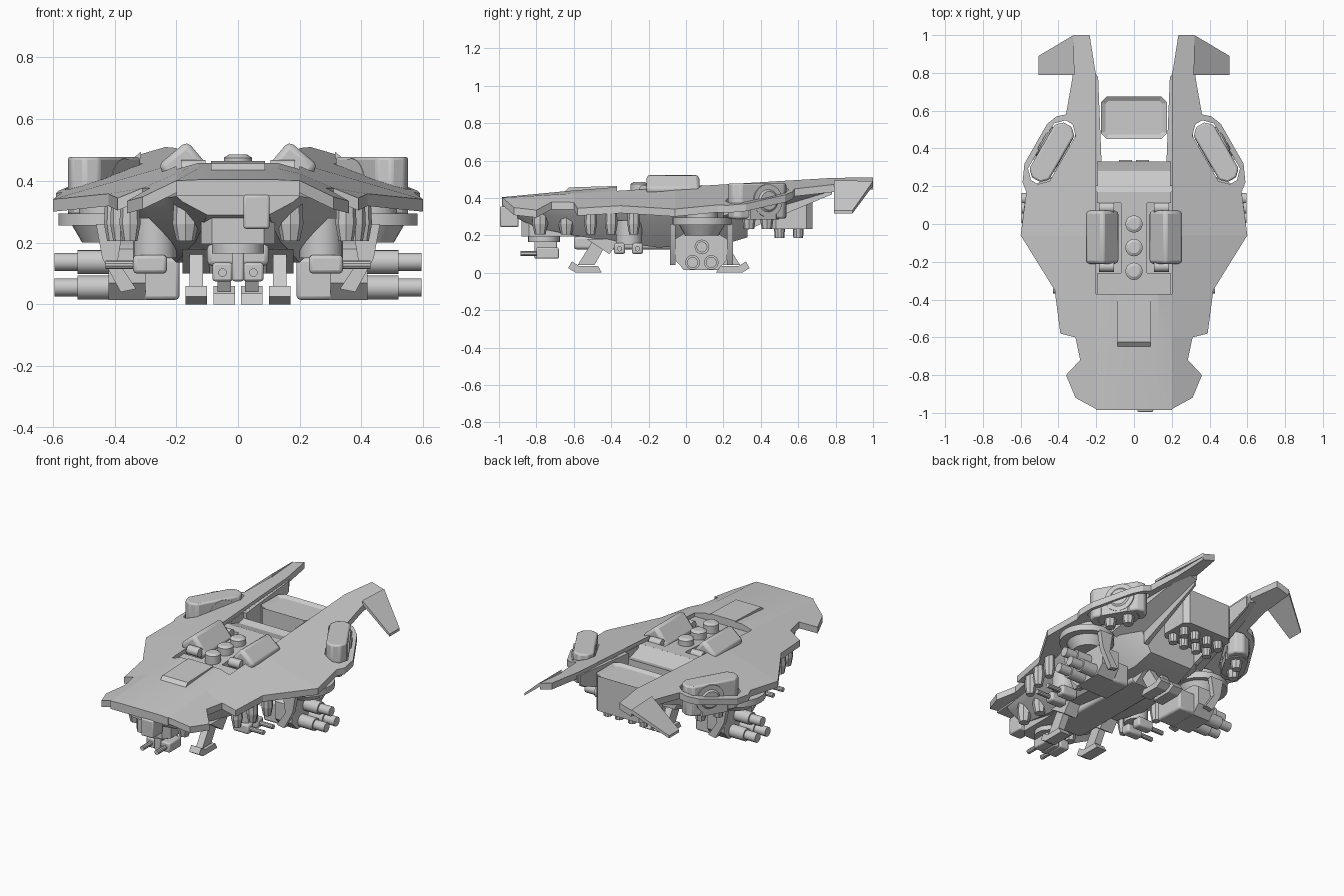
import bpy, bmesh, math
from mathutils import Vector, Matrix

if "Cube" in bpy.data.objects:
    bpy.data.objects.remove(bpy.data.objects["Cube"])

grey = bpy.data.materials.new("hull grey")
grey.diffuse_color = (0.6, 0.6, 0.6, 1)
grey.use_nodes = True
grey.node_tree.nodes["Principled BSDF"].inputs["Base Color"].default_value = grey.diffuse_color


def finish(name, bm, mirror=False, bevel=0.0, cutter=None):
    bmesh.ops.recalc_face_normals(bm, faces=bm.faces)
    me = bpy.data.meshes.new(name)
    bm.to_mesh(me)
    bm.free()
    for p in me.polygons:
        p.use_smooth = True
    smooth_part = name.startswith(("armour", "nose_panel", "rear_launcher"))
    me.set_sharp_from_angle(angle=math.radians(8 if smooth_part else 32))
    me.materials.append(grey)
    ob = bpy.data.objects.new(name, me)
    bpy.context.collection.objects.link(ob)
    if cutter:
        m = ob.modifiers.new("hole", 'BOOLEAN')
        m.operation, m.object, m.solver = 'DIFFERENCE', cutter, 'EXACT'
    if bevel:
        m = ob.modifiers.new("bevel", 'BEVEL')
        m.width, m.segments = bevel, 2
    if mirror:
        ob.modifiers.new("mirror", 'MIRROR')
    return ob


def loft(name, rings, **kw):
    """Skin closed rings of equal length and cap both ends."""
    bm = bmesh.new()
    vs = [[bm.verts.new(p) for p in r] for r in rings]
    n = len(vs[0])
    for a, b in zip(vs, vs[1:]):
        for i in range(n):
            bm.faces.new((a[i], a[(i + 1) % n], b[(i + 1) % n], b[i]))
    bm.faces.new(vs[0])
    bm.faces.new(vs[-1])
    return finish(name, bm, **kw)


def prism(name, pts, top, bot, **kw):
    """Plan outline between two height functions."""
    return loft(name, [[(x, y, f(x, y)) for x, y in pts] for f in (bot, top)], **kw)


def side(name, pts, x0, x1, **kw):
    """Side profile in y, z pulled along x."""
    return loft(name, [[(x, y, z) for y, z in pts] for x in (x0, x1)], **kw)


def box(name, c, size, rot=None, **kw):
    bm = bmesh.new()
    m = Matrix.Translation(c) @ (rot or Matrix()) @ Matrix.Diagonal((*size, 1))
    bmesh.ops.create_cube(bm, size=1, matrix=m)
    return finish(name, bm, **kw)


def tube(name, p0, p1, r0, r1=None, n=16, **kw):
    p0, p1 = Vector(p0), Vector(p1)
    d = p1 - p0
    bm = bmesh.new()
    m = Matrix.Translation((p0 + p1) / 2) @ d.to_track_quat('Z', 'Y').to_matrix().to_4x4()
    bmesh.ops.create_cone(bm, cap_ends=True, segments=n, radius1=r0,
                          radius2=r0 if r1 is None else r1, depth=d.length, matrix=m)
    return finish(name, bm, **kw)


def flat(z):
    return lambda x, y: z


def deck(off=0.0):
    """Shell height: level centre, sides drooping more steeply towards the nose."""
    return lambda x, y: 0.46 + 0.06 * y - (0.29 + 0.26 * max(0, -0.06 - y)) * max(0, abs(x) - 0.2) + off


# Slanted outboard pod: plan outline helper
POD = Vector((0.435, 0.38))
AX, PX = Vector((0.5, -0.866)), Vector((0.866, 0.5))


def pod_plan(length, width, c):
    o = [(length, width - c), (length - c, width), (c - length, width), (-length, width - c),
         (-length, c - width), (c - length, -width), (length - c, -width), (length, c - width)]
    return [tuple(POD + AX * a + PX * b) for a, b in o]


# Armour shell: wings, creased nose panel, tail fins
hole = prism("pod_hole_cutter", pod_plan(0.183, 0.066, 0.045), flat(0.8), flat(0.1))
hole.hide_render = True
hole.hide_viewport = True
front = [(0.2, -0.98), (0.31, -0.92), (0.36, -0.80), (0.285, -0.72), (0.31, -0.60), (0.2, -0.6)]
middle = [(0.2, -0.6), (0.31, -0.60), (0.39, -0.58), (0.42, -0.35), (0.60, -0.06), (0.2, -0.06)]
rear = [(0.2, -0.06), (0.60, -0.06), (0.57, 0.17), (0.59, 0.22), (0.58, 0.32), (0.46, 0.53),
        (0.41, 0.57), (0.36, 0.58), (0.325, 0.78), (0.32, 1.0), (0.235, 1.0), (0.2, 0.78)]
prism("armour_wing_front", front, deck(), deck(-0.04), mirror=True)
prism("armour_wing_middle", middle, deck(), deck(-0.04), mirror=True)
prism("armour_wing_rear", rear, deck(), deck(-0.04), mirror=True, cutter=hole)
loft("nose_panel", [[(x, y, deck(h)(0, y)) for x, h in
                     [(-0.2, 0), (-0.13, c), (0.13, c), (0.2, 0), (0.2, -0.05), (-0.2, -0.05)]]
                    for y, c in ((-0.985, 0.003), (-0.6, 0.016), (-0.37, 0.02))])
prism("tail_fin", [(0.315, 0.79), (0.505, 0.79), (0.505, 0.89), (0.32, 1.0)],
      lambda x, y: 0.49 - 0.85 * (x - 0.32), lambda x, y: 0.465 - 0.8 * (x - 0.32), mirror=True)

# Dorsal recess with raised spine, ramp, vent and domes
prism("recessed_deck", [(-0.2, -0.37), (0.2, -0.37), (0.2, 0.17), (-0.2, 0.17)], deck(-0.09), deck(-0.14))
prism("dorsal_spine", [(-0.07, -0.37), (0.07, -0.37), (0.07, 0.17), (-0.07, 0.17)], deck(-0.02), deck(-0.1))
for y0, y1 in ((-0.37, -0.26), (0.11, 0.17)):
    prism("recess_shelf", [(0.07, y0), (0.195, y0), (0.195, y1), (0.07, y1)], deck(-0.02), deck(-0.1), mirror=True)
prism("rear_ramp", [(-0.1, 0.17), (0.1, 0.17), (0.2, 0.33), (-0.2, 0.33)],
      lambda x, y: 0.45 - 0.35 * (y - 0.17), flat(0.3))
prism("ramp_cheek", [(0.1, 0.17), (0.2, 0.17), (0.2, 0.33)],
      lambda x, y: 0.45 - 0.35 * (y - 0.17), flat(0.3), mirror=True)
side("dorsal_vent", [(-0.655, 0.43), (-0.625, 0.456), (-0.37, 0.464), (-0.37, 0.43)], -0.088, 0.088)
for y in (0.0, -0.125, -0.25):
    tube("dorsal_dome", (0, y, 0.40), (0, y, 0.475), 0.046)
    tube("dome_cap", (0, y, 0.475), (0, y, 0.485), 0.046, 0.03)

# Tilted upper canisters with end rollers
tilt = Matrix.Rotation(math.radians(40), 4, 'Y')
box("upper_canister", (0.168, -0.07, 0.436), (0.125, 0.285, 0.14), tilt, bevel=0.02, mirror=True)
for y in (-0.225, 0.085):
    tube("canister_roller", (0.105, y, 0.44), (0.185, y, 0.44), 0.028, mirror=True)

# Lower hull lofted through stations: y, top half width, bottom half width, bottom height
rings = []
for y, wt, wb, zb in [(-0.9, 0.2, 0.1, 0.29), (-0.8, 0.22, 0.12, 0.24), (-0.6, 0.25, 0.14, 0.20),
                      (-0.42, 0.33, 0.17, 0.17), (-0.15, 0.38, 0.2, 0.135),
                      (0.2, 0.36, 0.16, 0.15), (0.33, 0.27, 0.15, 0.19)]:
    zt = deck(-0.035)(wt, y)
    if y < -0.5:
        zt -= 0.02
    zm = zt - 0.3 * (zt - zb)
    rings.append([(-wt, y, zt), (wt, y, zt), (wt * 0.9, y, zm), (wb, y, zb), (-wb, y, zb), (-wt * 0.9, y, zm)])
loft("lower_hull", rings)
prism("chin_block", [(-0.085, -0.88), (0.085, -0.88), (0.12, -0.84), (0.12, -0.5), (-0.12, -0.5), (-0.12, -0.84)],
      flat(0.37), flat(0.195))
box("keel_block", (0, -0.25, 0.16), (0.2, 0.7, 0.07), bevel=0.015)
prism("tail_boom", [(0.19, 0.2), (0.34, 0.2), (0.3, 0.6), (0.27, 0.8), (0.2, 0.8)], deck(-0.02),
      lambda x, y: 0.26 + 0.3 * (y - 0.2) + 0.3 * (x - 0.19), mirror=True)
prism("boom_inner_wall", [(0.172, 0.33), (0.202, 0.33), (0.202, 0.78), (0.19, 0.78)], deck(-0.02),
      lambda x, y: 0.23 + 0.42 * (y - 0.33), mirror=True)

# Rear launcher box with a sunken lid and tubes below
bm = bmesh.new()
plan = [(-0.175, 0.48), (-0.145, 0.45), (0.145, 0.45), (0.175, 0.48),
        (0.175, 0.645), (0.145, 0.675), (-0.145, 0.675), (-0.175, 0.645)]
top = bm.faces.new([bm.verts.new((x, y, 0.455)) for x, y in plan])
ext = bmesh.ops.extrude_face_region(bm, geom=[top], use_keep_orig=True)
for v in [g for g in ext["geom"] if isinstance(g, bmesh.types.BMVert)]:
    v.co.z = 0.235
bmesh.ops.inset_region(bm, faces=[top], thickness=0.025)
for v in top.verts:
    v.co.z -= 0.015
finish("rear_launcher", bm)
for x in (0.045, 0.125):
    for y in (0.5, 0.6):
        tube("launcher_tube", (x, y, 0.25), (x, y, 0.185), 0.03, 0.026, n=10, mirror=True)

# Outboard engine pods
prism("pod_canister", pod_plan(0.168, 0.06, 0.035), flat(0.478), flat(0.29), bevel=0.01, mirror=True)


def pod_at(a, b, z):
    p = POD + AX * a + PX * b
    return (p.x, p.y, z)


tube("pod_disc", pod_at(-0.03, -0.062, 0.385), pod_at(-0.03, 0.068, 0.385), 0.088, n=24, mirror=True)
tube("pod_hub", pod_at(-0.03, 0.068, 0.385), pod_at(-0.03, 0.076, 0.385), 0.06, 0.05, n=20, mirror=True)
prism("pod_base", pod_plan(0.12, 0.066, 0.04), flat(0.34), flat(0.285), mirror=True)
for a in (-0.06, 0.05):
    tube("pod_nozzle", pod_at(a, 0, 0.29), pod_at(a, 0, 0.235), 0.036, 0.028, n=8, mirror=True)

# Side turrets: ring, collar, housing, neck, brackets and three stepped barrels
tube("turret_ring", (0.425, 0.085, 0.255), (0.425, 0.085, 0.295), 0.157, n=32, mirror=True)
tube("turret_collar", (0.415, 0.085, 0.2), (0.415, 0.085, 0.26), 0.09, 0.125, n=24, mirror=True)
tube("turret_neck", (0.43, 0.085, 0.29), (0.43, 0.085, 0.36), 0.085, n=20, mirror=True)
octo = [(-0.06, 0.07), (-0.01, 0.015), (0.17, 0.015), (0.22, 0.07), (0.22, 0.18), (0.17, 0.21),
        (-0.01, 0.21), (-0.06, 0.18)]
side("turret_housing", octo, 0.30, 0.42, mirror=True)
side("turret_breech", [(-0.02, 0.015), (0.18, 0.015), (0.18, 0.15), (-0.02, 0.15)], 0.19, 0.31,
     bevel=0.012, mirror=True)
for y in (-0.07, 0.235):
    loft("turret_arm", [[(x, y + d, z) for x, z in
                         [(0.37, 0.26), (0.46, 0.26), (0.44, 0.15), (0.38, 0.04), (0.33, 0.05), (0.39, 0.14)]]
                        for d in (-0.015, 0.015)], mirror=True)
for y, z in ((0.085, 0.138), (0.035, 0.055), (0.135, 0.055)):
    tube("barrel_sleeve", (0.38, y, z), (0.52, y, z), 0.039, mirror=True)
    tube("barrel_tip", (0.52, y, z), (0.595, y, z), 0.029, mirror=True)

# Chin sensor and forward chin gun
box("chin_sensor", (0.06, -0.945, 0.30), (0.085, 0.10, 0.11), bevel=0.008)
tube("chin_mount", (0, -0.76, 0.165), (0, -0.76, 0.22), 0.085, n=20)
box("chin_yoke", (0, -0.75, 0.13), (0.04, 0.12, 0.11), bevel=0.008)
box("chin_gun", (0.05, -0.74, 0.105), (0.065, 0.12, 0.06), bevel=0.008, mirror=True)
tube("chin_barrel", (0.05, -0.79, 0.103), (0.05, -0.885, 0.103), 0.014, n=10, mirror=True)

# Flank guns pointing outward
tube("flank_gun_mount", (0.27, -0.305, 0.15), (0.27, -0.305, 0.28), 0.07, mirror=True)
for y in (-0.355, -0.26):
    box("flank_gun", (0.285, y, 0.13), (0.11, 0.06, 0.06), bevel=0.012, mirror=True)
    tube("flank_barrel", (0.33, y, 0.128), (0.43, y, 0.128), 0.014, n=10, mirror=True)

# Downward manoeuvring nozzles along the hull edge
for x, y, r in ((0.17, -0.78, 0.042), (0.17, -0.64, 0.042), (0.35, -0.51, 0.034), (0.38, -0.40, 0.034),
                (0.40, -0.28, 0.034)):
    tube("nozzle_body", (x, y, 0.26), (x, y, 0.34), r, r * 0.9, n=8, mirror=True)
    tube("nozzle_bell", (x, y, 0.205), (x, y, 0.26), r * 0.7, r, n=8, mirror=True)

# Landing legs: strut, cover and toe, front pair outboard and rear pair inboard
for label, x, y0, d in (("front", 0.135, -0.43, -1), ("rear", 0.045, 0.14, 1)):
    side(label + "_leg", [(y0 - d * 0.03, 0.2), (y0 + d * 0.05, 0.2), (y0 + d * 0.15, 0.04), (y0 + d * 0.06, 0.04)],
         x - 0.022, x + 0.022, mirror=True)
    side(label + "_foot", [(y0 + d * 0.02, 0), (y0 + d * 0.16, 0), (y0 + d * 0.2, 0.025), (y0 + d * 0.18, 0.06),
                           (y0 + d * 0.14, 0.035), (y0 + d * 0.04, 0.035)], x - 0.035, x + 0.035, mirror=True)
    side(label + "_leg_cover", [(y0 - d * 0.02, 0.1), (y0 - d * 0.08, 0.18), (y0 + d * 0.1, 0.18)],
         x - 0.045, x + 0.045, mirror=True)
